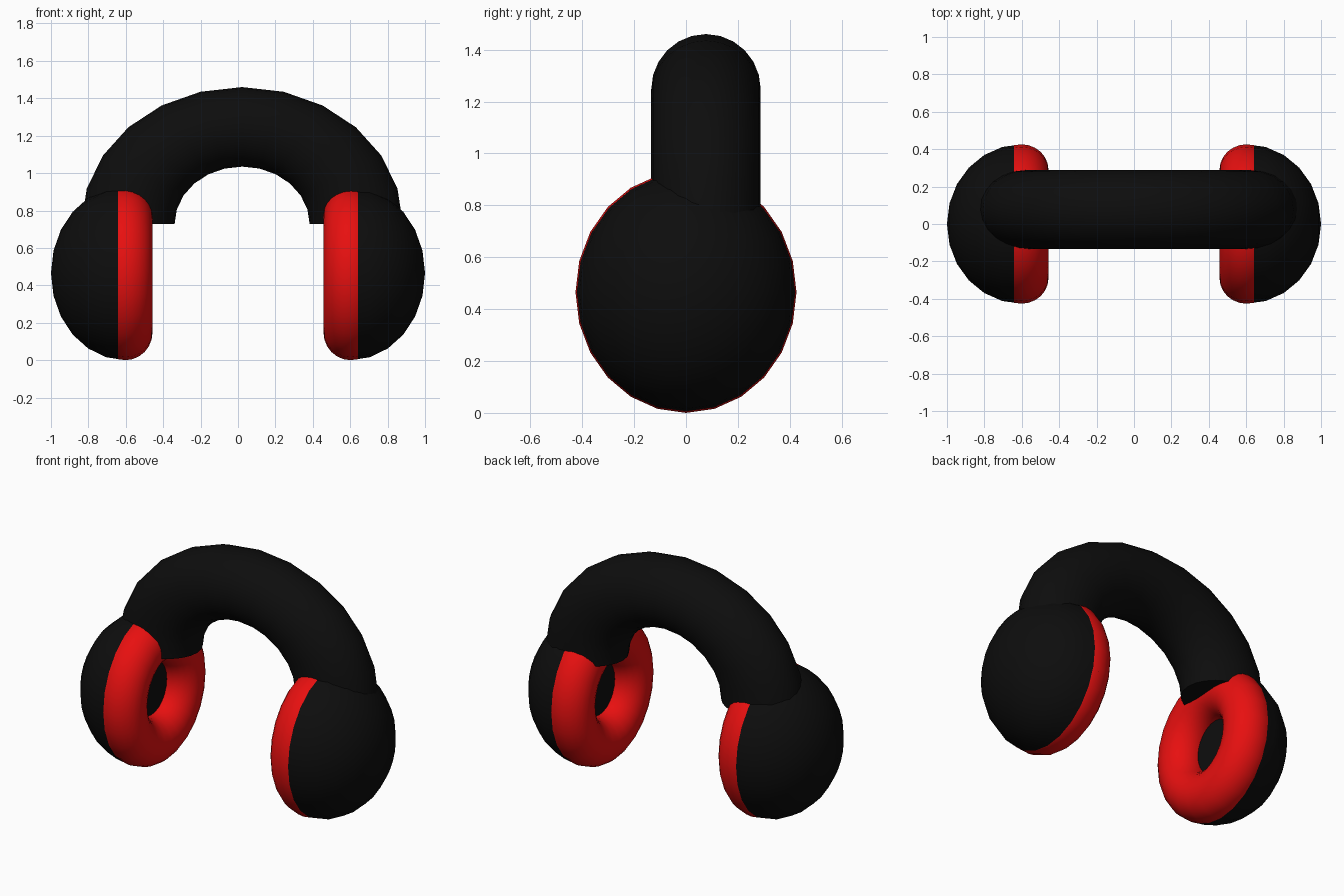
import bpy, bmesh
from math import pi, sin, cos, radians
from mathutils import Matrix

cube = bpy.data.objects.get("Cube")
if cube:
    bpy.data.objects.remove(cube, do_unlink=True)


def make_material(name, colour):
    mat = bpy.data.materials.new(name)
    mat.use_nodes = True
    mat.diffuse_color = colour
    mat.node_tree.nodes["Principled BSDF"].inputs["Base Color"].default_value = colour
    return mat


black = make_material("soft black", (0.004, 0.004, 0.004, 1))
red = make_material("bright red", (0.8, 0.005, 0.005, 1))


def finish(name, bm, mat, scale, location):
    """Scale and place the mesh, then shade it smooth with sharp rims."""
    bmesh.ops.scale(bm, vec=scale, verts=bm.verts)
    bmesh.ops.translate(bm, vec=location, verts=bm.verts)
    bmesh.ops.recalc_face_normals(bm, faces=bm.faces)
    mesh = bpy.data.meshes.new(name)
    bm.to_mesh(mesh)
    bm.free()
    mesh.materials.append(mat)
    obj = bpy.data.objects.new(name, mesh)
    bpy.context.collection.objects.link(obj)
    bpy.ops.object.select_all(action='DESELECT')
    obj.select_set(True)
    bpy.context.view_layer.objects.active = obj
    bpy.ops.object.shade_smooth_by_angle(angle=radians(50))


def ring(minor, sweep, steps, sides=24):
    """Tube of unit outer radius swept round the y axis, capped if partial."""
    bm = bmesh.new()
    closed = sweep >= 2 * pi
    loops = []
    for i in range(steps if closed else steps + 1):
        a = sweep * i / steps
        loop = []
        for j in range(sides):
            b = 2 * pi * j / sides
            r = 1 - minor + minor * cos(b)
            loop.append(bm.verts.new((r * cos(a), sin(b), r * sin(a))))
        loops.append(loop)
    for i in range(steps):
        one, two = loops[i], loops[(i + 1) % len(loops)]
        for j in range(sides):
            k = (j + 1) % sides
            bm.faces.new((one[j], one[k], two[k], two[j]))
    if not closed:
        bm.faces.new(loops[0])
        bm.faces.new(loops[-1])
    return bm


# Headband: thick half ring resting in the cups
finish("headband", ring(0.29, pi, 12), black, (0.86, 0.211, 0.733), (0.022, 0.077, 0.727))

for side, sign in (("left", 1), ("right", -1)):
    centre = (sign * 0.602, 0, 0.465)

    # Ear cup: capped half sphere, dome facing outwards
    bm = bmesh.new()
    bmesh.ops.create_uvsphere(bm, u_segments=24, v_segments=12, radius=1)
    bmesh.ops.rotate(bm, verts=bm.verts, matrix=Matrix.Rotation(pi / 2, 3, 'Y'))
    bmesh.ops.bisect_plane(bm, geom=bm.verts[:] + bm.edges[:] + bm.faces[:], dist=1e-4,
                           plane_co=(0, 0, 0), plane_no=(-sign, 0, 0), clear_outer=True)
    rim = [e for e in bm.edges if e.is_boundary]
    bmesh.ops.holes_fill(bm, edges=rim)
    finish(side + "_ear_cup", bm, black, (0.398, 0.426, 0.465), centre)

    # Ear cushion: ring turned to face the head
    bm = ring(0.32, 2 * pi, 24)
    bmesh.ops.rotate(bm, verts=bm.verts, matrix=Matrix.Rotation(pi / 2, 3, 'Z'))
    finish(side + "_ear_cushion", bm, red, (0.145, 0.426, 0.465), centre)
